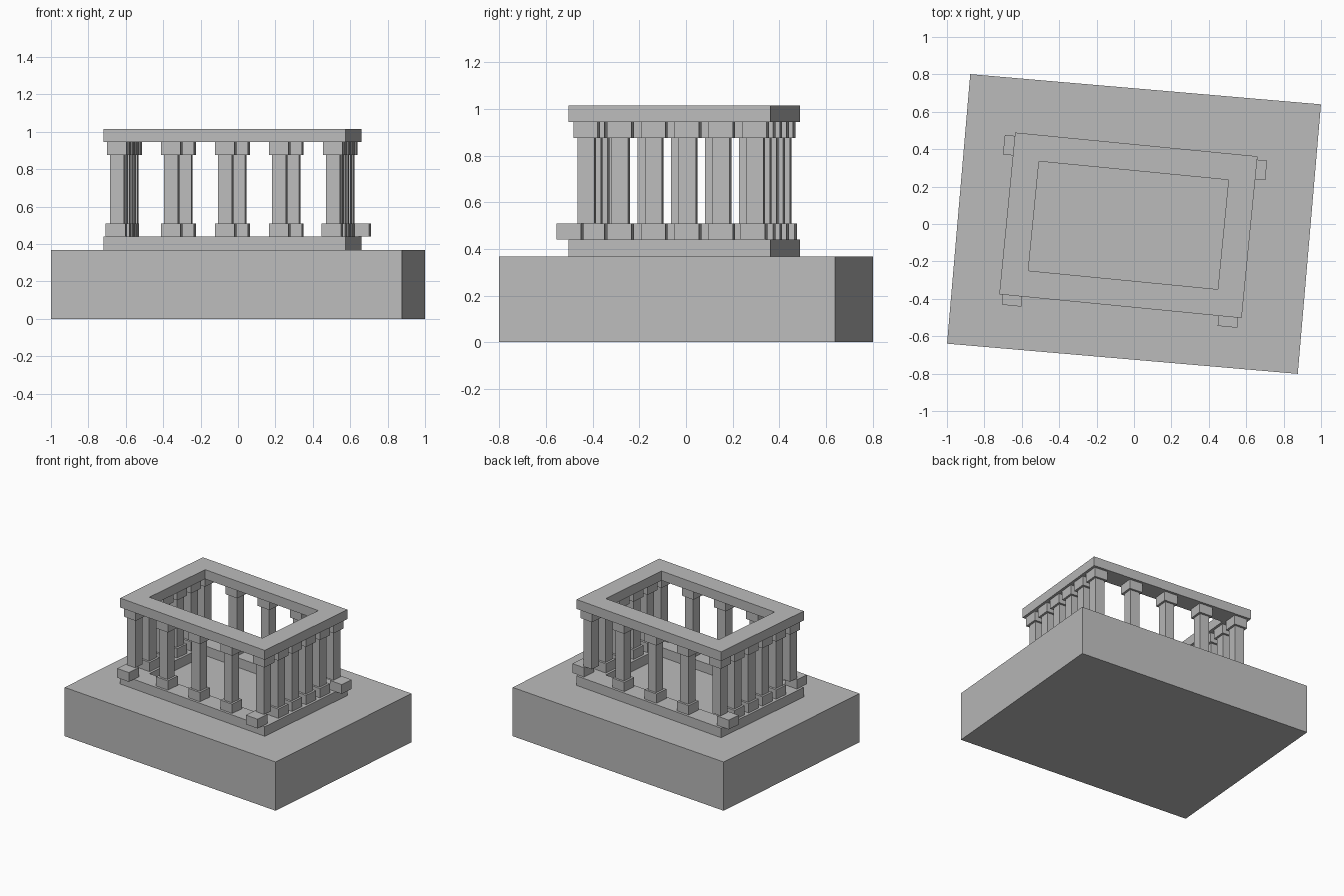
import bpy, bmesh, math
from mathutils import Matrix

if "Cube" in bpy.data.objects:
    bpy.data.objects.remove(bpy.data.objects["Cube"])

stone = bpy.data.materials.new("grey stone")
stone.diffuse_color = (0.5, 0.5, 0.5, 1)
stone.use_nodes = True
stone.node_tree.nodes["Principled BSDF"].inputs["Base Color"].default_value = stone.diffuse_color

# The colonnade is turned slightly more than the plinth
COURT = Matrix.Translation((-0.03, -0.007, 0)) @ Matrix.Rotation(math.radians(-5.6), 4, 'Z')
PLINTH = Matrix.Rotation(math.radians(-4.92), 4, 'Z')


def finish(bm, name, matrix):
    mesh = bpy.data.meshes.new(name)
    bm.to_mesh(mesh)
    bm.free()
    mesh.materials.append(stone)
    ob = bpy.data.objects.new(name, mesh)
    ob.matrix_world = matrix
    bpy.context.collection.objects.link(ob)


def add_box(bm, x, y, z0, z1, sx, sy):
    m = Matrix.Translation((x, y, (z0 + z1) / 2)) @ Matrix.Diagonal((sx, sy, z1 - z0, 1))
    bmesh.ops.create_cube(bm, size=1, matrix=m)


def frame(name, z0, z1):
    # rectangular ring with an open middle
    bm = bmesh.new()
    rings = []
    for w, d in ((1.302, 0.869), (1.018, 0.587)):
        for z in (z0, z1):
            rings.append([bm.verts.new((sx * w / 2, sy * d / 2, z))
                          for sx, sy in ((-1, -1), (1, -1), (1, 1), (-1, 1))])
    ob, ot, ib, it = rings
    for i in range(4):
        j = (i + 1) % 4
        bm.faces.new((ob[i], ob[j], ot[j], ot[i]))
        bm.faces.new((ib[j], ib[i], it[i], it[j]))
        bm.faces.new((ot[i], ot[j], it[j], it[i]))
        bm.faces.new((ob[j], ob[i], ib[i], ib[j]))
    finish(bm, name, COURT)


# Plinth and the two frames
bm = bmesh.new()
add_box(bm, 0, 0, 0, 0.368, 1.882, 1.446)
finish(bm, "plinth", PLINTH)
frame("lower_frame", 0.367, 0.44)
frame("upper_frame", 0.945, 1.016)

# Column positions: five along the long sides, six along the short sides
HX, HY = 0.58, 0.364
spots = [(-HX + i * HX / 2, s * HY) for s in (-1, 1) for i in range(5)]
spots += [(s * HX, -HY + i * HY * 2 / 5) for s in (-1, 1) for i in range(1, 5)]

for n, (x, y) in enumerate(spots, 1):
    # Corner feet slide outwards: front ones forwards, back ones sideways
    fx, fy = x, y
    if abs(x) > HX - 0.01 and abs(y) > HY - 0.01:
        if y < 0:
            fy -= 0.072
        else:
            fx += math.copysign(0.072, x)
    for part, px, py, z0, z1, s in (("foot", fx, fy, 0.44, 0.51, 0.105),
                                    ("shaft", x, y, 0.51, 0.875, 0.074),
                                    ("capital", x, y, 0.875, 0.945, 0.105)):
        bm = bmesh.new()
        add_box(bm, px, py, z0, z1, s, s)
        finish(bm, f"column_{part}_{n}", COURT)
